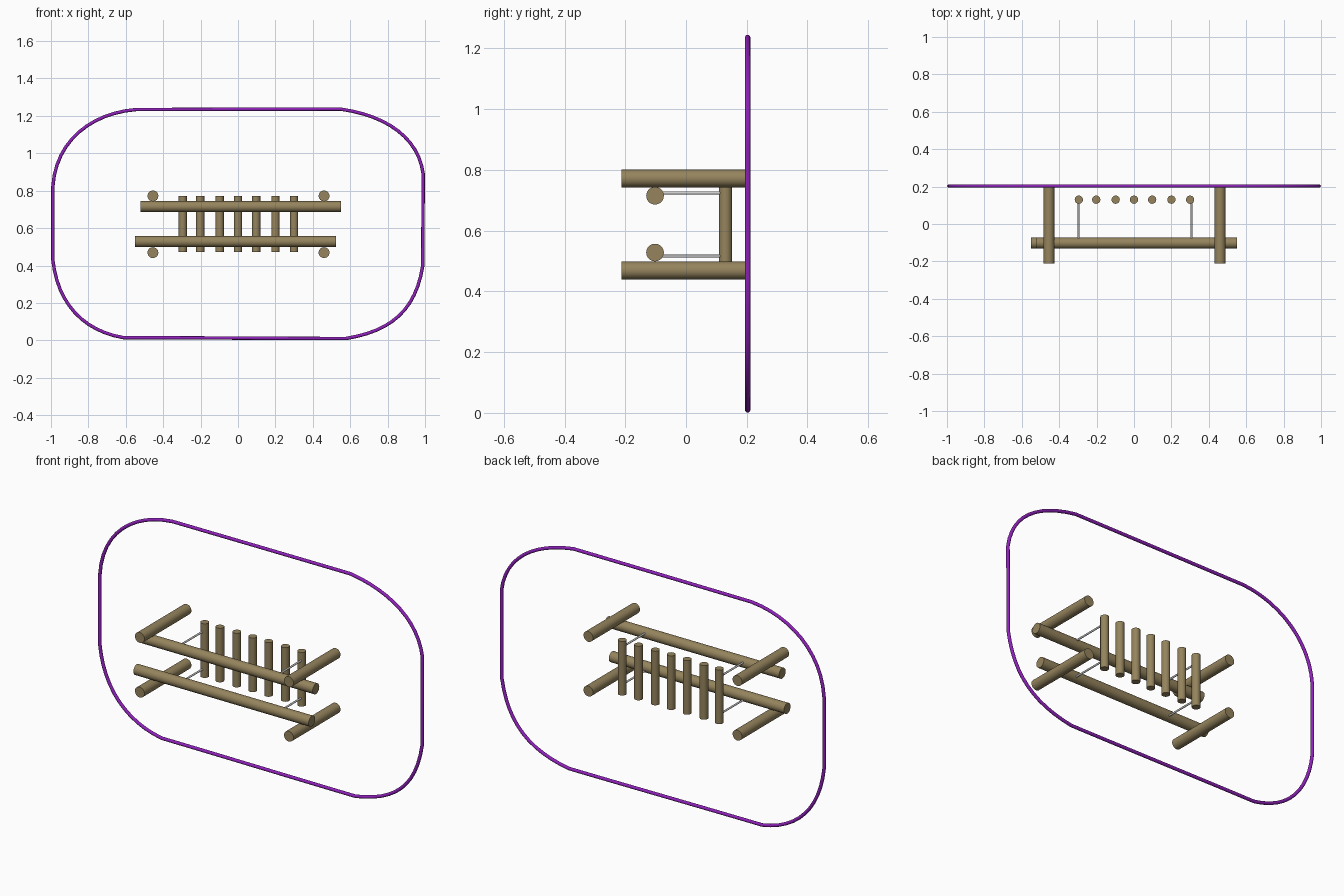
import bpy
from mathutils import Vector
from math import radians

if "Cube" in bpy.data.objects:
    bpy.data.objects.remove(bpy.data.objects["Cube"])


def material(name, color):
    m = bpy.data.materials.new(name)
    m.diffuse_color = (*color, 1)
    m.use_nodes = True
    m.node_tree.nodes["Principled BSDF"].inputs["Base Color"].default_value = m.diffuse_color
    return m


wood = material("wood", (0.30, 0.23, 0.11))
purple = material("purple", (0.28, 0.015, 0.50))


def rod(name, a, b, r, mat=None, sides=32):
    """Round bar between two points."""
    a, b = Vector(a), Vector(b)
    d = b - a
    bpy.ops.mesh.primitive_cylinder_add(vertices=sides, radius=r, depth=d.length, location=(a + b) / 2)
    o = bpy.context.object
    o.name = name
    o.rotation_euler = d.to_track_quat('Z', 'Y').to_euler()
    if mat:
        o.data.materials.append(mat)
    bpy.ops.object.shade_smooth_by_angle(angle=radians(40))
    return o


R = 0.029

# Two long front logs, slightly staggered
rod("upper_front_log", (-0.52, -0.102, 0.715), (0.55, -0.102, 0.715), R, wood)
rod("lower_front_log", (-0.55, -0.102, 0.528), (0.525, -0.102, 0.528), R, wood)

# Four side logs running front to back
for side, x in (("left", -0.455), ("right", 0.46)):
    for level, z in (("upper", 0.772), ("lower", 0.469)):
        rod(f"{level}_{side}_side_log", (x, -0.212, z), (x, 0.2, z), R, wood)

# Row of upright slats
for i, x in enumerate((-0.295, -0.202, -0.098, 0.0, 0.097, 0.2, 0.3)):
    rod(f"slat_{i + 1}", (x, 0.13, 0.471), (x, 0.13, 0.771), 0.022, wood)

# Thin metal pins joining logs and slats
for side, x in (("left", -0.296), ("right", 0.308)):
    for level, z in (("upper", 0.724), ("lower", 0.516)):
        rod(f"{level}_{side}_pin", (x, -0.1, z), (x, 0.125, z), 0.005, sides=16)

# Hoop: (x, z) point, incoming handle, outgoing handle
hoop_path = [
    ((-0.545, 1.234), (-0.78, 1.215), (-0.2, 1.235)),
    ((0.55, 1.236), (0.2, 1.236), (0.80, 1.20)),
    ((0.99, 0.89), (0.965, 1.08), (0.99, 0.75)),
    ((0.988, 0.40), (0.988, 0.55), (0.95, 0.16)),
    ((0.578, 0.01), (0.82, 0.05), (0.2, 0.01)),
    ((-0.61, 0.014), (-0.2, 0.014), (-0.83, 0.05)),
    ((-0.99, 0.43), (-0.965, 0.20), (-0.99, 0.55)),
    ((-0.99, 0.82), (-0.99, 0.70), (-0.975, 1.07)),
]
curve = bpy.data.curves.new("hoop", 'CURVE')
curve.dimensions = '3D'
curve.bevel_depth = 0.009
curve.bevel_resolution = 4
curve.resolution_u = 12
spline = curve.splines.new('BEZIER')
spline.bezier_points.add(len(hoop_path) - 1)
spline.use_cyclic_u = True
for p, (co, left, right) in zip(spline.bezier_points, hoop_path):
    p.handle_left_type = p.handle_right_type = 'FREE'
    p.co, p.handle_left, p.handle_right = [(x, 0.203, z) for x, z in (co, left, right)]
curve.materials.append(purple)
hoop = bpy.data.objects.new("hoop", curve)
bpy.context.collection.objects.link(hoop)
